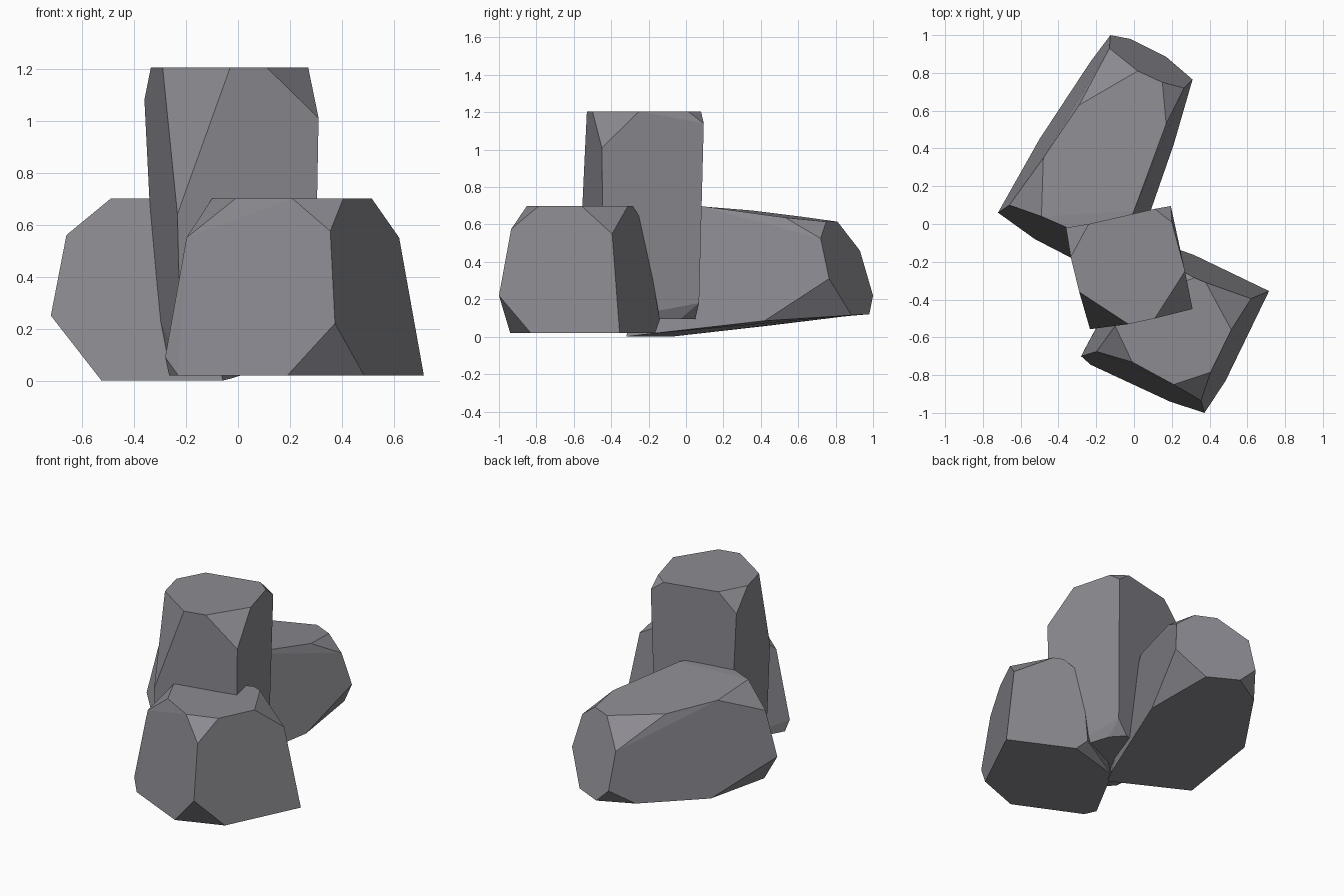
import bpy, bmesh, math

stone = bpy.data.materials.new("grey_stone")
stone.diffuse_color = (0.262, 0.257, 0.283, 1.0)


def rock(name, corners):
    """Faceted boulder: hull around its corner points, flat facets merged."""
    bm = bmesh.new()
    for c in corners:
        bm.verts.new(c)
    res = bmesh.ops.convex_hull(bm, input=bm.verts[:])
    loose = [v for v in bm.verts if not v.link_faces]
    bmesh.ops.delete(bm, geom=loose, context='VERTS')
    bmesh.ops.dissolve_limit(bm, angle_limit=math.radians(5),
                             verts=bm.verts[:], edges=bm.edges[:])
    bmesh.ops.recalc_face_normals(bm, faces=bm.faces[:])
    me = bpy.data.meshes.new(name)
    bm.to_mesh(me)
    bm.free()
    me.materials.append(stone)
    ob = bpy.data.objects.new(name, me)
    bpy.context.collection.objects.link(ob)
    return ob


# Upright block: flat top outline, chipped corners, flat base
top = [(-.24, 0), (.11, .08), (.20, .01), (.27, -.25),
       (.11, -.50), (-.03, -.53), (-.29, -.36), (-.335, -.175)]
base = [(-.20, -.01), (.10, .05), (.175, -.03), (.28, -.38),
        (.20, -.44), (-.18, -.52), (-.24, -.45), (-.28, -.12)]
chips = [(-.36, -.02, 1.08), (.195, .095, 1.14), (.31, -.45, 1.01), (-.233, -.557, .64),
         (-.32, -.02, .28), (.18, .07, .18), (.295, -.44, .20), (-.222, -.545, .18)]
rock("tall_rock", [(x, y, 1.205) for x, y in top] + [(x, y, .095) for x, y in base] + chips)

# Squat block at the front right
top = [(-.10, -.54), (-.01, -.73), (.21, -.85), (.405, -.785),
       (.515, -.56), (.38, -.31), (.32, -.285), (.10, -.36)]
base = [(-.265, -.67), (-.23, -.745), (.19, -.94), (.485, -.83),
        (.715, -.355), (.32, -.165), (-.05, -.27)]
chips = [(-.198, -.675, .55), (.355, -.935, .575), (.62, -.395, .55), (.22, -.23, .61),
         (-.28, -.70, .09), (.373, -1.0, .22), (.25, -.14, .09)]
rock("front_rock", [(x, y, .70) for x, y in top] + [(x, y, .02) for x, y in base] + chips)

# Long leaning slab at the back left, tapering towards the back
upper = [(-.49, .04, .70), (-.10, -.13, .70), (0, .07, .70), (-.48, .35, .675),
         (-.29, .63, .64), (.02, .81, .615), (.15, .75, .615), (.17, .53, .637)]
lower = [(-.525, -.08, 0), (-.06, -.32, 0), (-.02, -.24, .01), (-.50, .45, .06),
         (-.23, .86, .11), (-.02, .98, .12), (.17, .885, .115), (.21, .42, .085)]
chips = [(-.66, .10, .56), (-.72, .06, .25), (-.13, .93, .46), (-.125, 1.0, .22),
         (.265, .72, .525), (.31, .765, .31)]
rock("back_rock", upper + lower + chips)
